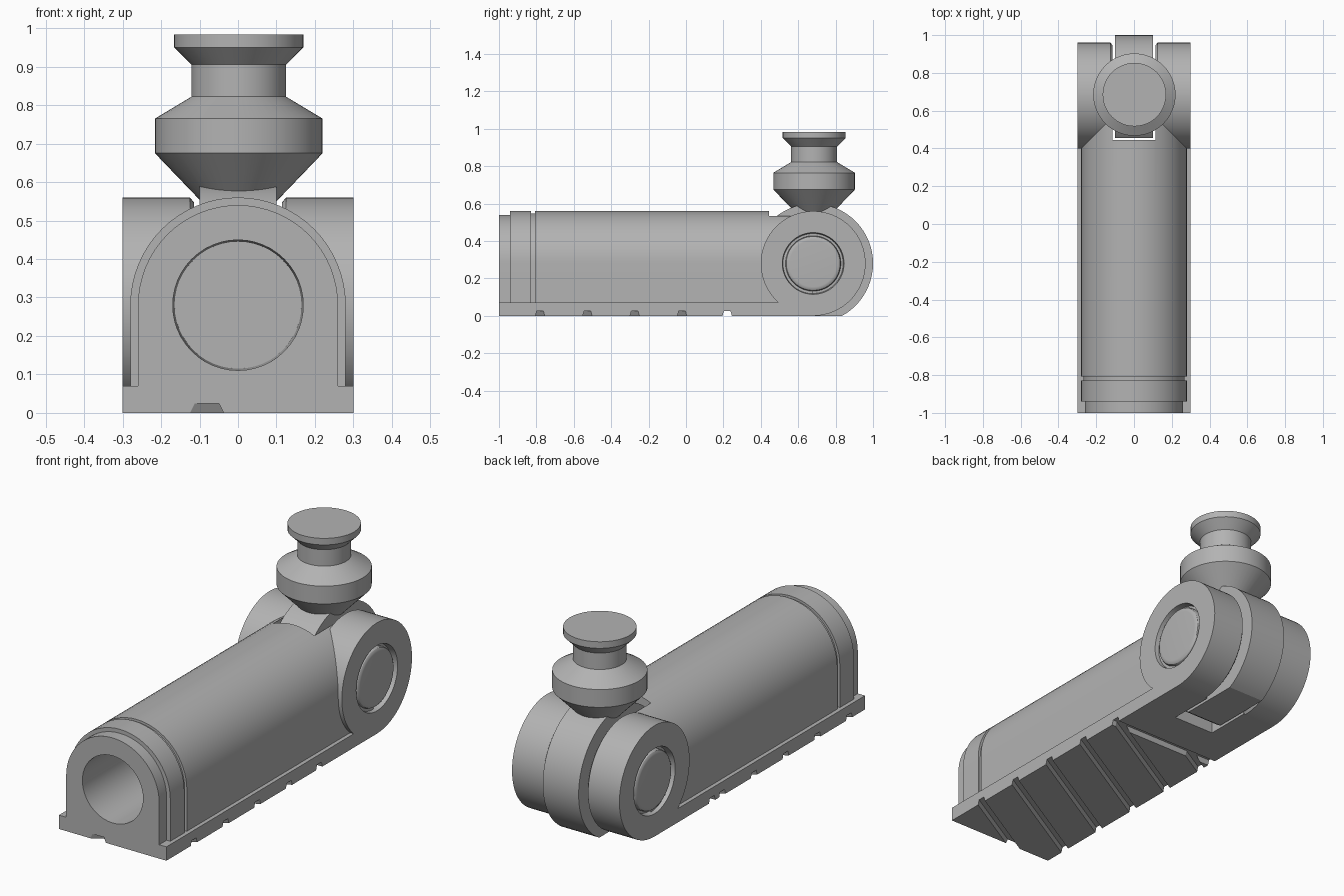
import bpy
import bmesh
from math import pi, cos, sin, radians, tan
from mathutils import Matrix, Vector

if "Cube" in bpy.data.objects:
    bpy.data.objects.remove(bpy.data.objects["Cube"])

GREY = (0.45, 0.45, 0.45, 1)
mat = bpy.data.materials.new("plain grey")
mat.use_nodes = True
mat.diffuse_color = GREY
mat.node_tree.nodes["Principled BSDF"].inputs["Base Color"].default_value = GREY

AXLE_Y, AXLE_Z = 0.68, 0.28


def finish(name, bm):
    bmesh.ops.remove_doubles(bm, verts=bm.verts, dist=1e-5)
    bmesh.ops.recalc_face_normals(bm, faces=bm.faces)
    mesh = bpy.data.meshes.new(name)
    bm.to_mesh(mesh)
    bm.free()
    mesh.materials.append(mat)
    obj = bpy.data.objects.new(name, mesh)
    bpy.context.collection.objects.link(obj)
    return obj


def loft(name, rings):
    """Closed skin through rings of equal point count."""
    bm = bmesh.new()
    loops = [[bm.verts.new(p) for p in ring] for ring in rings]
    n = len(loops[0])
    for a, b in zip(loops, loops[1:]):
        for i in range(n):
            j = (i + 1) % n
            bm.faces.new((a[i], a[j], b[j], b[i]))
    bm.faces.new(loops[0])
    bm.faces.new(loops[-1])
    return finish(name, bm)


def lathe(name, profile, matrix, steps=48):
    """Revolve (radius, height) pairs about local z, capped at both ends."""
    angles = [2 * pi * i / steps for i in range(steps)]
    return loft(name, [[matrix @ Vector((r * cos(a), r * sin(a), h)) for a in angles]
                       for r, h in profile])


def box(name, low, high):
    (x0, y0, z0), (x1, y1, z1) = low, high
    return loft(name, [[(x0, y0, z), (x1, y0, z), (x1, y1, z), (x0, y1, z)] for z in (z0, z1)])


def arch(y, w, steps=32):
    """Round-topped cross-section of half-width w standing on the plate."""
    top = [(w * cos(pi * i / steps), y, AXLE_Z + w * sin(pi * i / steps)) for i in range(steps + 1)]
    return [(w, y, 0.07)] + top + [(-w, y, 0.07)]


def combine(obj, tools, operation="DIFFERENCE"):
    for tool in tools:
        mod = obj.modifiers.new("cut", "BOOLEAN")
        mod.operation, mod.solver, mod.object = operation, "EXACT", tool
    deps = bpy.context.evaluated_depsgraph_get()
    mesh = bpy.data.meshes.new_from_object(obj.evaluated_get(deps))
    obj.modifiers.clear()
    obj.data = mesh
    for tool in tools:
        bpy.data.objects.remove(tool)


def along_x(side):
    return Matrix.Translation((0, AXLE_Y, AXLE_Z)) @ Matrix.Rotation(side * pi / 2, 4, "Y")


def slot():
    return box("slot_cutter", (-0.115, 0.445, -0.1), (0.115, 1.1, 0.8))


# Barrel with stepped nose and ring groove, bored from the front
sections = [(-1, 0.26), (-0.94, 0.26), (-0.94, 0.28), (-0.828, 0.28), (-0.828, 0.268),
            (-0.808, 0.268), (-0.808, 0.28), (AXLE_Y, 0.28)]
barrel = loft("barrel", [arch(y, w) for y, w in sections])
bore = lathe("bore_cutter", [(0.17, -1.1), (0.165, 0.2)],
             Matrix.Translation((0, 0, AXLE_Z)) @ Matrix.Rotation(-pi / 2, 4, "X"))
combine(barrel, [bore, slot()])

# Base plate with slanted tread grooves stopping at one straight groove
plate = box("base_plate", (-0.3, -1, 0), (0.3, AXLE_Y, 0.07))


def groove(y_at, slope, y_limit):
    rings = []
    for x in (-0.5, 0.5):
        y = y_at + (x - 0.3) * slope
        rings.append([(x, y - 0.028, -0.01), (x, y - 0.018, 0.025),
                      (x, y + 0.018, 0.025), (x, y + 0.028, -0.01)])
    cutter = loft("groove_cutter", rings)
    if y_limit:
        keep = box("limit", (-1, -2, -1), (1, y_limit, 1))
        combine(cutter, [keep], "INTERSECT")
    return cutter


cutters = [groove(-0.78 + 0.253 * i, tan(radians(30)), 0.22) for i in range(6)]
for cutter in cutters + [groove(0.22, 0, None), slot()]:
    combine(plate, [cutter])

# Hinge cheeks with recessed round pin ends
cheek = [(0.268, 0.115), (0.28, 0.125), (0.28, 0.3), (0.165, 0.3), (0.16, 0.27), (0.148, 0.27),
         (0.148, 0.284), (0.144, 0.292), (0.136, 0.297), (0.125, 0.298)]
cheeks = [lathe(name, cheek, along_x(side), 64)
          for name, side in (("left_hinge_cheek", 1), ("right_hinge_cheek", -1))]

# Hinge disc between the cheeks, trimmed flat at the front and underneath
disc = lathe("hinge_disc", [(0.32, -0.1), (0.32, 0.1)], along_x(1), 64)
combine(disc, [box("trim", (-1, 0.455, 0), (1, 2, 2))], "INTERSECT")

# Turned knob standing on the disc
knob = lathe("knob", [(0.05, 0.5), (0.1, 0.552), (0.218, 0.675), (0.218, 0.765), (0.123, 0.822),
                      (0.123, 0.905), (0.168, 0.95), (0.168, 0.983)],
             Matrix.Translation((0.002, 0.685, 0)))

# Smooth round surfaces while keeping the edges crisp
bpy.ops.object.select_all(action="DESELECT")
for obj in [barrel, plate, disc, knob] + cheeks:
    obj.select_set(True)
    bpy.context.view_layer.objects.active = obj
bpy.ops.object.shade_smooth_by_angle(angle=radians(28))
